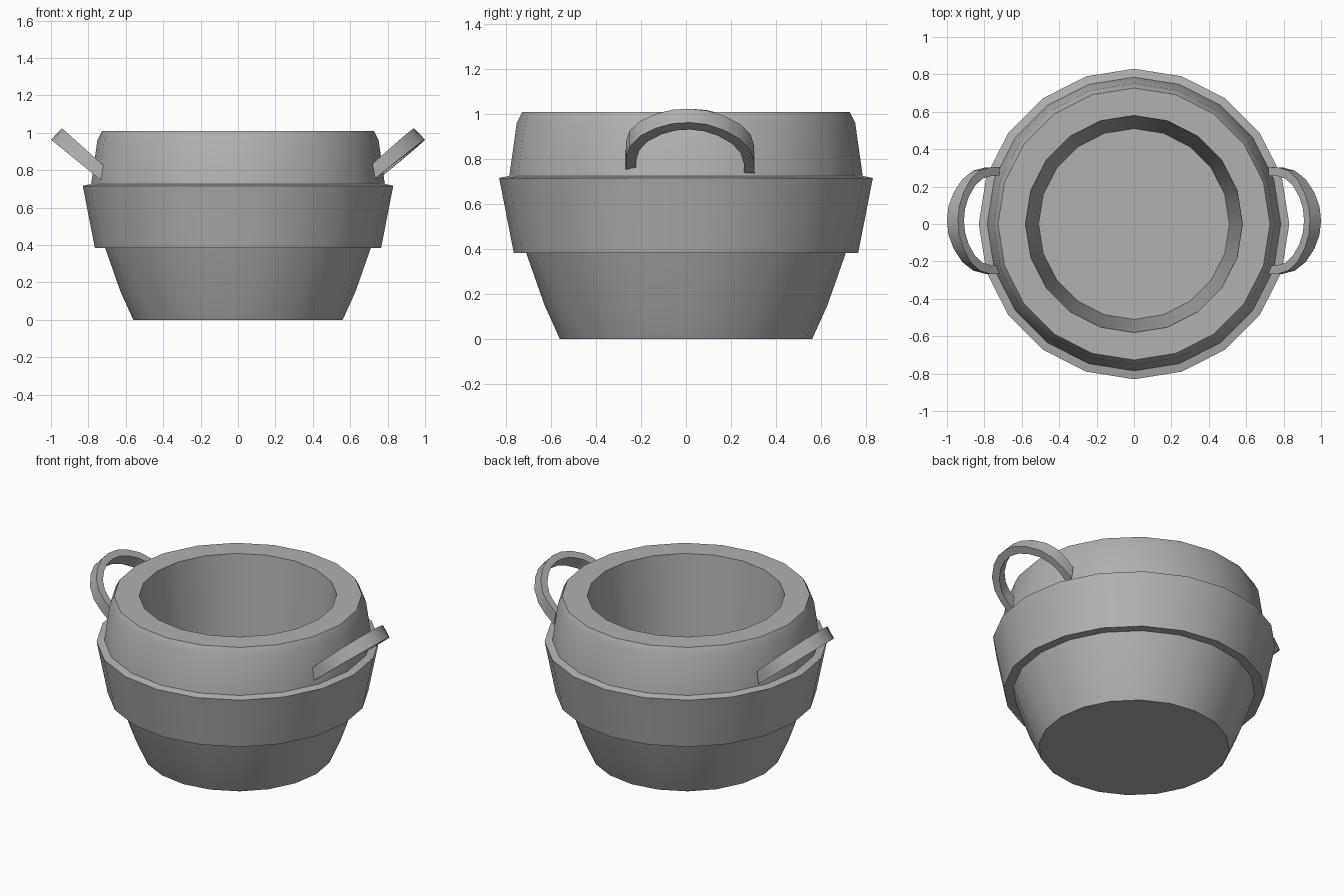
import bpy, bmesh, math

if "Cube" in bpy.data.objects:
    bpy.data.objects.remove(bpy.data.objects["Cube"])

SIDES = 20

grey = bpy.data.materials.new("dark_grey")
grey.diffuse_color = (0.44, 0.44, 0.44, 1)
grey.use_nodes = True
grey.node_tree.nodes["Principled BSDF"].inputs["Base Color"].default_value = grey.diffuse_color


def finish(name, bm):
    """Turn a bmesh into a named object, smooth with sharp creases."""
    bmesh.ops.recalc_face_normals(bm, faces=bm.faces)
    me = bpy.data.meshes.new(name)
    bm.to_mesh(me)
    bm.free()
    me.materials.append(grey)
    ob = bpy.data.objects.new(name, me)
    bpy.context.collection.objects.link(ob)
    bpy.ops.object.select_all(action='DESELECT')
    ob.select_set(True)
    bpy.context.view_layer.objects.active = ob
    bpy.ops.object.shade_smooth_by_angle(angle=math.radians(30))
    return ob


# Pot body: one turned profile (radius, height), outside then inside
profile = [(0.56, 0), (0.628, 0.15), (0.71, 0.383), (0.765, 0.383),
           (0.83, 0.716), (0.785, 0.726), (0.752, 0.96), (0.727, 1.01),
           (0.58, 1.01), (0.51, 0.10)]
bm = bmesh.new()
rings = []
for r, z in profile:
    rings.append([bm.verts.new((r * math.cos(a), r * math.sin(a), z))
                  for a in (2 * math.pi * i / SIDES for i in range(SIDES))])
for lo, hi in zip(rings, rings[1:]):
    for i in range(SIDES):
        j = (i + 1) % SIDES
        bm.faces.new((lo[i], lo[j], hi[j], hi[i]))
bm.faces.new(rings[0])     # underside
bm.faces.new(rings[-1])    # inner floor
finish("pot_body", bm)

# Handles: flat strip bent into an arch, leaning outward
Y_MID = 0.018
half = [(0, 0.286), (0.08, 0.284), (0.16, 0.268), (0.235, 0.222),
        (0.295, 0.15), (0.33, 0.075)]
arch = half + [(0.34, 0)] + [(s, -y) for s, y in reversed(half)]
# upper and lower strip edges: (x, z) at the foot, (x, z) at the crown
upper_edge = ((0.72, 0.826), (0.941, 1.024))
lower_edge = ((0.733, 0.746), (1.0, 0.963))


def edge_point(edge, u, y, side, roll):
    (x0, z0), (x1, z1) = edge
    return (side * (x0 + (x1 - x0) * u), Y_MID + y,
            z0 + (z1 - z0) * u - roll * y)


def handle(name, side, roll):
    bm = bmesh.new()
    loops = []
    for s, y in arch:
        u = s / 0.34
        loops.append([bm.verts.new(edge_point(e, u * k, y * w, side, roll))
                      for e, k, w in ((upper_edge, 1, 1), (lower_edge, 1, 1),
                                      (lower_edge, 0.855, 0.84),
                                      (upper_edge, 0.855, 0.84))])
    for a, b in zip(loops, loops[1:]):
        for i in range(4):
            j = (i + 1) % 4
            bm.faces.new((a[i], a[j], b[j], b[i]))
    bm.faces.new(loops[0])
    bm.faces.new(loops[-1])
    finish(name, bm)


handle("right_handle", 1, 0.03)
handle("left_handle", -1, 0)
